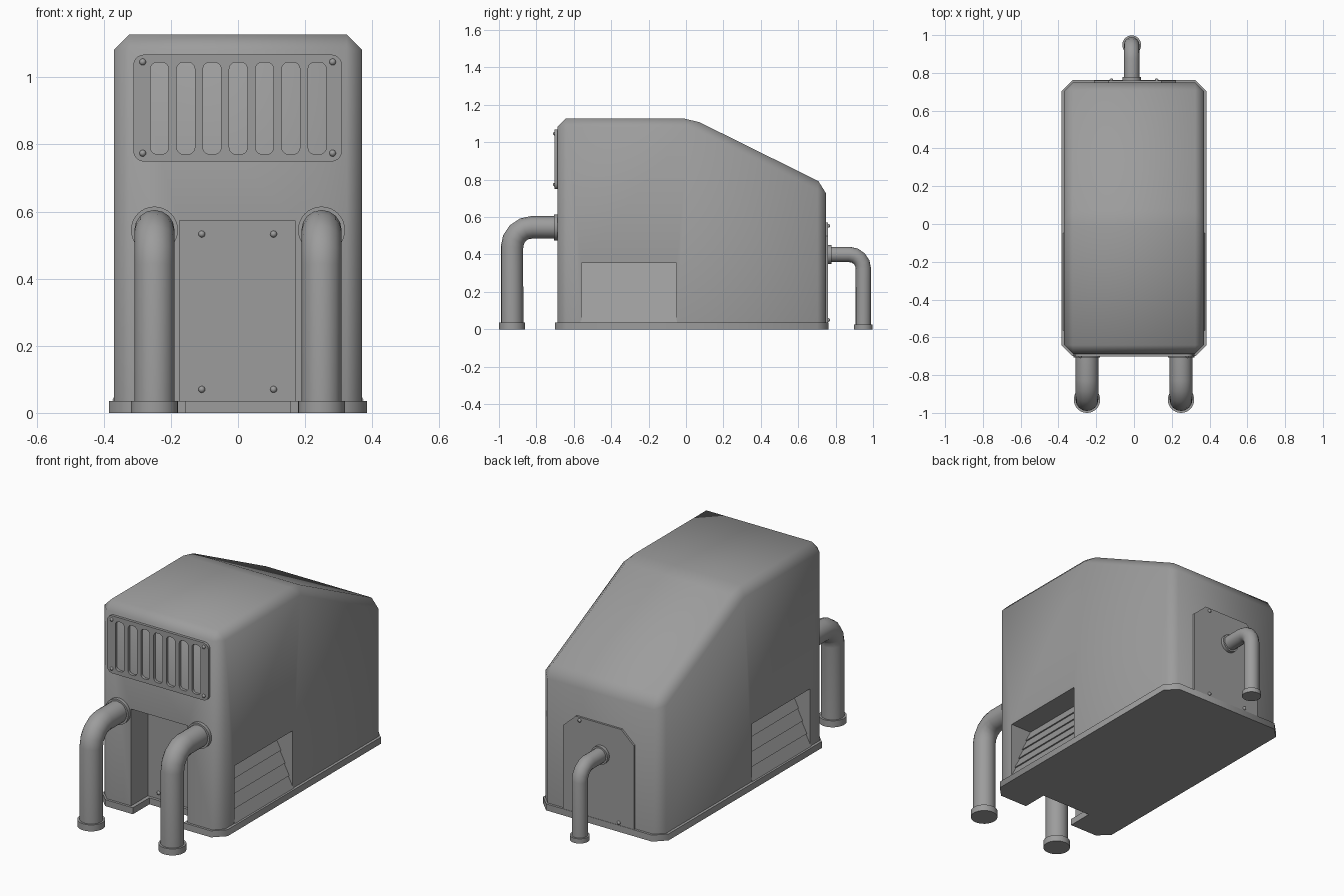
import bpy, bmesh
from math import sin, cos, pi, radians
from mathutils import Matrix

if "Cube" in bpy.data.objects:
    bpy.data.objects.remove(bpy.data.objects["Cube"])

AXES = {'X': lambda u, v, w: (w, u, v),   # profile in y,z
        'Y': lambda u, v, w: (u, w, v),   # profile in x,z
        'Z': lambda u, v, w: (u, v, w)}   # profile in x,y

# Dark grey paint shared by every part
paint = bpy.data.materials.new('dark_grey')
paint.diffuse_color = (0.335, 0.335, 0.335, 1)
paint.use_nodes = True
paint.node_tree.nodes["Principled BSDF"].inputs["Base Color"].default_value = paint.diffuse_color


def finish(name, bm):
    bmesh.ops.recalc_face_normals(bm, faces=bm.faces)
    me = bpy.data.meshes.new(name)
    bm.to_mesh(me)
    bm.free()
    me.materials.append(paint)
    ob = bpy.data.objects.new(name, me)
    bpy.context.collection.objects.link(ob)
    return ob


def activate(ob):
    bpy.ops.object.select_all(action='DESELECT')
    ob.select_set(True)
    bpy.context.view_layer.objects.active = ob


def smooth(ob, angle=50):
    activate(ob)
    bpy.ops.object.shade_smooth_by_angle(angle=radians(angle))


def prism_bm(profiles, axis, a, b):
    bm = bmesh.new()
    for pts in profiles:
        lo = [bm.verts.new(AXES[axis](u, v, a)) for u, v in pts]
        hi = [bm.verts.new(AXES[axis](u, v, b)) for u, v in pts]
        bm.faces.new(lo)
        bm.faces.new(hi)
        for i in range(len(pts)):
            j = (i + 1) % len(pts)
            bm.faces.new((lo[i], lo[j], hi[j], hi[i]))
    bmesh.ops.recalc_face_normals(bm, faces=bm.faces)
    return bm


def prism(name, profiles, axis, a, b):
    return finish(name, prism_bm(profiles, axis, a, b))


def rect(x0, x1, y0, y1):
    return [(x0, y0), (x1, y0), (x1, y1), (x0, y1)]


def round_rect(x0, x1, y0, y1, r, n=5):
    pts = []
    for k, (cx, cy) in enumerate(rect(x0 + r, x1 - r, y0 + r, y1 - r)):
        for i in range(n + 1):
            t = pi + k * pi / 2 + i / n * pi / 2
            pts.append((cx + r * cos(t), cy + r * sin(t)))
    return pts


def cut(ob, cutter):
    m = ob.modifiers.new('cut', 'BOOLEAN')
    m.operation, m.solver, m.object = 'DIFFERENCE', 'EXACT', cutter
    activate(ob)
    bpy.ops.object.modifier_apply(modifier=m.name)
    bpy.data.objects.remove(cutter)


def disc(name, centre, r, depth, axis):
    bm = bmesh.new()
    rot = Matrix.Rotation(pi / 2, 4, 'X') if axis == 'Y' else Matrix()
    bmesh.ops.create_cone(bm, cap_ends=True, segments=32, radius1=r, radius2=r, depth=depth,
                          matrix=Matrix.Translation(centre) @ rot)
    smooth(finish(name, bm), 40)


def screws(name, spots, y):
    bm = bmesh.new()
    for x, z in spots:
        bmesh.ops.create_uvsphere(bm, u_segments=12, v_segments=8, radius=0.01,
                                  matrix=Matrix.Translation((x, y, z)))
    smooth(finish(name, bm))


def pipe(name, x, wall_y, end_y, z, r, bend, collar_r, collar_h):
    # horizontal run, quarter bend, drop to the ground
    s = 1 if end_y > wall_y else -1
    pts = [(x, wall_y - s * 0.02, z)]
    for i in range(5):
        t = i / 4 * pi / 2
        pts.append((x, end_y - s * bend * (1 - sin(t)), z - bend * (1 - cos(t))))
    pts.append((x, end_y, 0.01))
    cu = bpy.data.curves.new(name, 'CURVE')
    cu.dimensions = '3D'
    cu.bevel_depth, cu.bevel_resolution, cu.use_fill_caps = r, 6, True
    cu.materials.append(paint)
    sp = cu.splines.new('POLY')
    sp.points.add(len(pts) - 1)
    for p, co in zip(sp.points, pts):
        p.co = (*co, 1)
    ob = bpy.data.objects.new(name, cu)
    bpy.context.collection.objects.link(ob)
    activate(ob)
    bpy.ops.object.convert(target='MESH')
    smooth(bpy.context.object)
    disc(name + '_foot', (x, end_y, collar_h / 2), collar_r, collar_h, 'Z')
    disc(name + '_flange', (x, wall_y + s * 0.005, z), collar_r, 0.022, 'Y')


# Housing: side profile with every edge but the bottom chamfered
bm = prism_bm([[(-0.687, 0.01), (-0.687, 1.128), (0.03, 1.128), (0.749, 0.772), (0.749, 0.01)]],
              'X', -0.37, 0.37)
edges = [e for e in bm.edges if max(v.co.z for v in e.verts) > 0.1]
bmesh.ops.bevel(bm, geom=edges, offset=0.046, segments=1, profile=0.5, affect='EDGES')
body = finish('housing', bm)

# Front access recess and side vent pockets
cut(body, prism('recess_cutter', [rect(-0.175, 0.17, -0.1, 0.573)], 'Y', -0.9, -0.54))
for s in (-1, 1):
    lo, hi = sorted((s * 0.225, s * 0.5))
    cut(body, prism('pocket_cutter', [rect(-0.56, -0.05, 0.037, 0.355)], 'X', lo, hi))
smooth(body)

# Base plate with chamfered corners and front notch
half = [(0.155, -0.556), (0.155, -0.70), (0.325, -0.70), (0.385, -0.64),
        (0.385, 0.702), (0.325, 0.762)]
smooth(prism('base_plate', [half + [(-x, y) for x, y in reversed(half)]], 'Z', 0, 0.036))

# Side louvres: overlapping slats sloping out towards the bottom
N = 5
for s, side in ((-1, 'left'), (1, 'right')):
    prof = [(0.22, 0.03), (0.22, 0.358)]
    for i in range(N):
        top, bot = 0.355 - i * 0.318 / N, 0.355 - (i + 1) * 0.318 / N
        prof.append((0.241 + i * 0.126 / N, top))
        prof.append((0.249 + (i + 1) * 0.126 / N, bot))
    prof.append((0.36, 0.03))
    prism(side + '_louvres', [[(s * x, z) for x, z in prof]], 'Y', -0.563, -0.047)

# Front grille with seven rounded slots
grille = prism('front_grille', [round_rect(-0.312, 0.31, 0.749, 1.068, 0.032)], 'Y', -0.702, -0.68)
slots = [round_rect(c - 0.027, c + 0.027, 0.771, 1.045, 0.02)
         for c in (-0.234 + 0.0783 * i for i in range(7))]
cut(grille, prism('slot_cutter', slots, 'Y', -0.8, -0.6))
smooth(grille, 30)
screws('grille_screws', [(x, z) for x in (-0.284, 0.282) for z in (0.774, 1.046)], -0.701)
screws('recess_screws', [(x, z) for x in (-0.108, 0.106) for z in (0.07, 0.533)], -0.541)

# Rear panel with clipped top corners
prism('rear_panel', [[(-0.212, 0.03), (0.222, 0.03), (0.222, 0.50), (0.145, 0.57),
                      (-0.135, 0.57), (-0.212, 0.50)]], 'Y', 0.73, 0.76)
screws('rear_screws', [(-0.12, 0.05), (0.12, 0.05), (0.12, 0.553)], 0.761)

# Pipes
for s, side in ((-1, 'left'), (1, 'right')):
    pipe('front_pipe_' + side, s * 0.249, -0.690, -0.93, 0.545, 0.06, 0.105, 0.07, 0.036)
pipe('rear_pipe', -0.012, 0.762, 0.948, 0.40, 0.041, 0.075, 0.05, 0.026)
